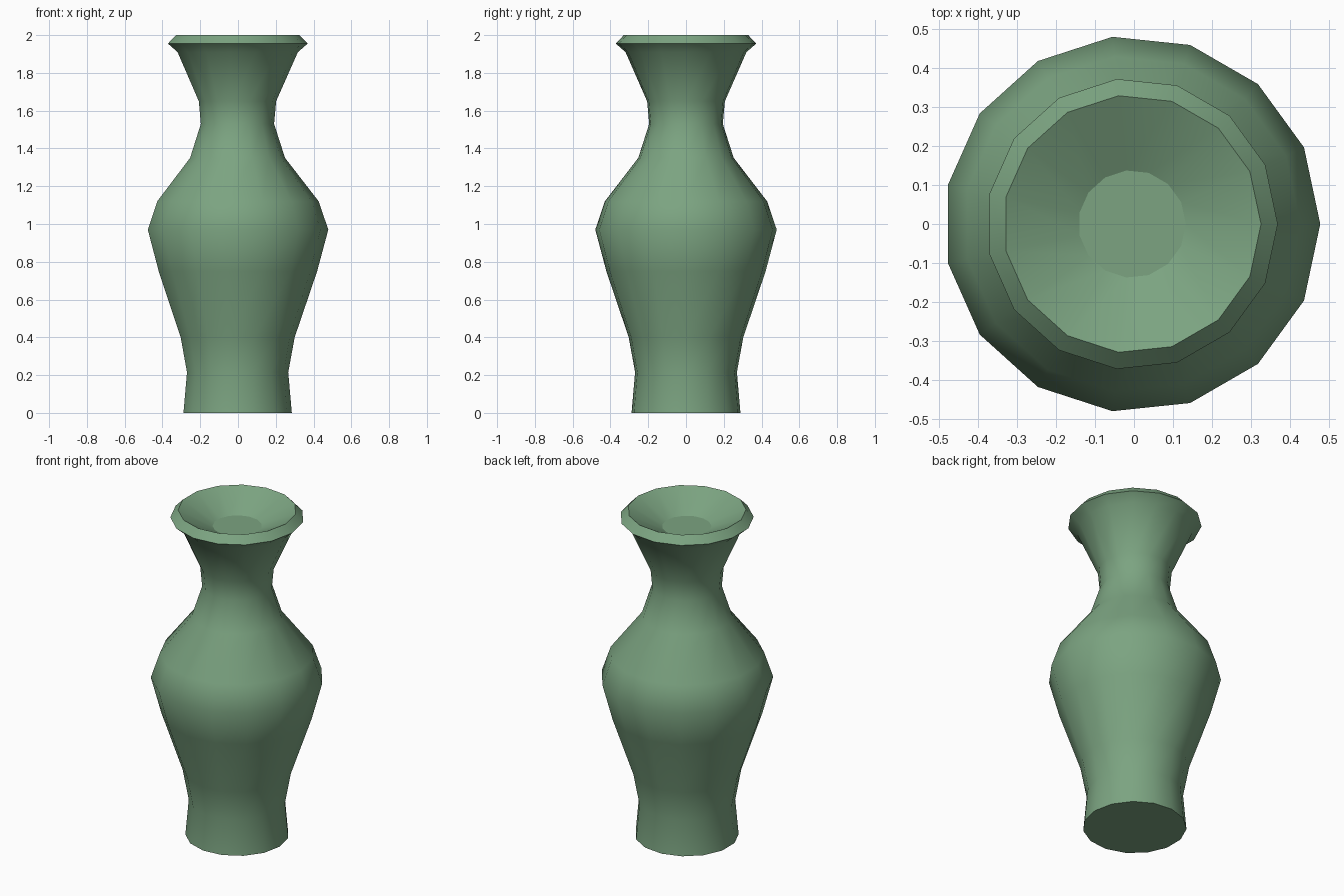
import bpy, bmesh, math

if "Cube" in bpy.data.objects:
    bpy.data.objects.remove(bpy.data.objects["Cube"])

SIDES = 15
AXIS_X = -0.005  # odd side count: shift so the bounds are centred

# Vase profile (radius, z): foot, belly, neck, flared lip, shallow dished mouth
profile = [
    (0.29, 0.0), (0.271, 0.215), (0.305, 0.40), (0.424, 0.75),
    (0.483, 0.97), (0.432, 1.12), (0.254, 1.35), (0.196, 1.53),
    (0.207, 1.65), (0.322, 1.91), (0.374, 1.955), (0.331, 2.0),
    (0.138, 1.90),
]

bm = bmesh.new()
rings = []
for r, z in profile:
    rings.append([bm.verts.new((AXIS_X + r * math.cos(2 * math.pi * i / SIDES),
                                r * math.sin(2 * math.pi * i / SIDES), z))
                  for i in range(SIDES)])

# Walls
for a, b in zip(rings, rings[1:]):
    for i in range(SIDES):
        j = (i + 1) % SIDES
        bm.faces.new((a[i], a[j], b[j], b[i]))

# Base and mouth floor
bm.faces.new(rings[0][::-1])
bm.faces.new(rings[-1])

mesh = bpy.data.meshes.new("vase")
bm.to_mesh(mesh)
bm.free()
vase = bpy.data.objects.new("vase", mesh)
bpy.context.collection.objects.link(vase)

# Smooth body, crisp lip, foot and mouth floor
bpy.context.view_layer.objects.active = vase
vase.select_set(True)
bpy.ops.object.shade_smooth_by_angle(angle=math.radians(35))
mesh.polygons[-1].use_smooth = False

# Green glaze
glaze = bpy.data.materials.new("green_glaze")
glaze.diffuse_color = (0.2, 0.37, 0.22, 1)
glaze.use_nodes = True
glaze.node_tree.nodes["Principled BSDF"].inputs["Base Color"].default_value = glaze.diffuse_color
mesh.materials.append(glaze)
